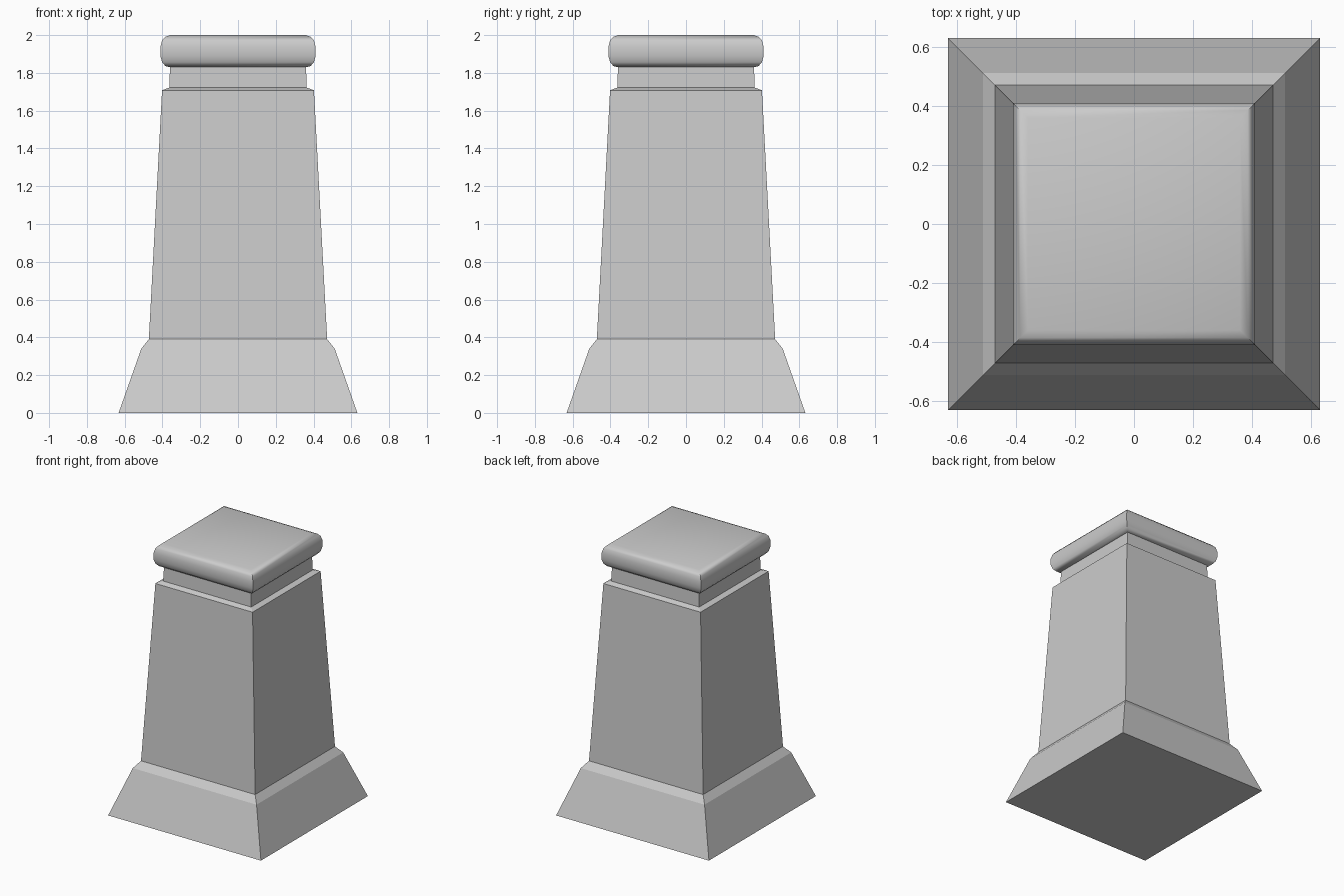
import bpy, bmesh, math

if "Cube" in bpy.data.objects:
    bpy.data.objects.remove(bpy.data.objects["Cube"])

stone = bpy.data.materials.new("grey_stone")
stone.diffuse_color = (0.6, 0.6, 0.6, 1.0)
stone.use_nodes = True
stone.node_tree.nodes["Principled BSDF"].inputs["Base Color"].default_value = stone.diffuse_color


def square_loft(name, profile, bottom=False, top=False, smooth=False):
    """Stack square rings of (half width, height) and skin them."""
    bm = bmesh.new()
    rings = [[bm.verts.new((sx * w, sy * w, z))
              for sx, sy in ((-1, -1), (1, -1), (1, 1), (-1, 1))]
             for w, z in profile]
    for lower, upper in zip(rings, rings[1:]):
        for i in range(4):
            j = (i + 1) % 4
            bm.faces.new((lower[i], lower[j], upper[j], upper[i]))
    if bottom:
        bm.faces.new(rings[0][::-1])
    if top:
        bm.faces.new(rings[-1])
    mesh = bpy.data.meshes.new(name)
    bm.to_mesh(mesh)
    bm.free()
    mesh.materials.append(stone)
    obj = bpy.data.objects.new(name, mesh)
    bpy.context.collection.objects.link(obj)
    if smooth:
        bpy.ops.object.select_all(action='DESELECT')
        obj.select_set(True)
        bpy.context.view_layer.objects.active = obj
        bpy.ops.object.shade_smooth_by_angle(angle=math.radians(40))
    return obj


# Flared foot with a chamfered upper edge
square_loft("base", [(0.632, 0), (0.512, 0.34), (0.472, 0.39)], bottom=True)

# Tapering shaft with a narrow shoulder
square_loft("shaft", [(0.472, 0.39), (0.402, 1.708), (0.364, 1.722)])

# Recessed neck
square_loft("neck", [(0.364, 1.722), (0.36, 1.83)])

# Rounded, mitred cap
square_loft("cap", [(0.36, 1.83), (0.384, 1.836), (0.402, 1.857),
                    (0.411, 1.89), (0.411, 1.938), (0.402, 1.972),
                    (0.386, 1.99), (0.36, 2.0)], top=True, smooth=True)
